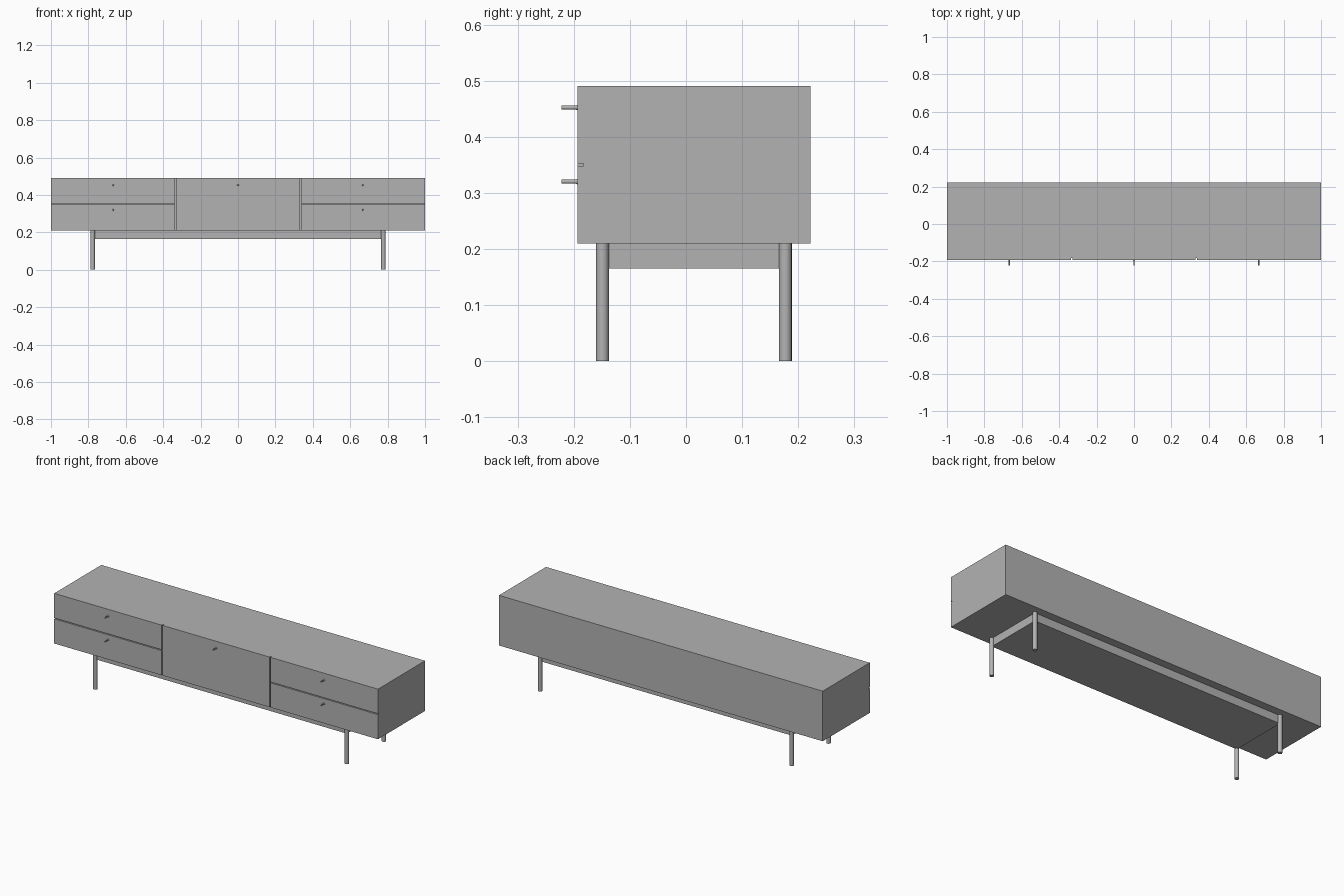
import bpy, bmesh, math
from mathutils import Matrix, Vector

cube = bpy.data.objects.get("Cube")
if cube:
    bpy.data.objects.remove(cube, do_unlink=True)

# Single grey finish
grey = bpy.data.materials.new("plain_grey")
grey.use_nodes = True
colour = (0.45, 0.45, 0.45, 1)
grey.diffuse_color = colour
grey.node_tree.nodes["Principled BSDF"].inputs["Base Color"].default_value = colour


def finish(name, bm):
    bmesh.ops.recalc_face_normals(bm, faces=bm.faces)
    mesh = bpy.data.meshes.new(name)
    bm.to_mesh(mesh)
    bm.free()
    mesh.materials.append(grey)
    obj = bpy.data.objects.new(name, mesh)
    bpy.context.collection.objects.link(obj)
    return obj


def box(name, low, high):
    low, high = Vector(low), Vector(high)
    bm = bmesh.new()
    bmesh.ops.create_cube(bm, size=1)
    bmesh.ops.scale(bm, vec=high - low, verts=bm.verts)
    bmesh.ops.translate(bm, vec=(low + high) / 2, verts=bm.verts)
    return finish(name, bm)


def rod(name, start, end, r1, r2, sides):
    start, end = Vector(start), Vector(end)
    axis = end - start
    bm = bmesh.new()
    bmesh.ops.create_cone(bm, cap_ends=True, segments=sides, radius1=r1,
                          radius2=r2, depth=axis.length)
    turn = axis.to_track_quat('Z', 'Y').to_matrix().to_4x4()
    bmesh.ops.transform(bm, matrix=Matrix.Translation((start + end) / 2) @ turn,
                        verts=bm.verts)
    obj = finish(name, bm)
    bpy.ops.object.select_all(action='DESELECT')
    obj.select_set(True)
    bpy.context.view_layer.objects.active = obj
    bpy.ops.object.shade_smooth_by_angle(angle=math.radians(40))
    return obj


FRONT, BACK, RECESS = -0.193, 0.222, -0.183
BASE, SPLIT, TOP = 0.21, 0.35, 0.49
LEG_X, LEG_R, GAP = 0.777, 0.0115, 0.0025
LEG_Y = {"front": -0.149, "back": 0.177}


def knob(name, x, z):
    rod(name + "_collar", (x, FRONT, z), (x, FRONT - 0.004, z), 0.005, 0.0035, 16)
    rod(name, (x, FRONT, z), (x, -0.222, z), 0.0035, 0.0035, 16)


# Cabinet carcass and centre door
box("carcass", (-1, RECESS, BASE), (1, BACK, TOP))
box("centre_door", (-0.33, FRONT, BASE), (0.33, RECESS, TOP))
knob("centre_knob", 0, 0.452)

# Drawer fronts, knobs and legs on both sides
for side, s in (("left", 1), ("right", -1)):
    inner, outer = sorted((s * 0.336, s))
    box(side + "_upper_drawer", (inner, FRONT, SPLIT + GAP), (outer, RECESS, TOP))
    box(side + "_lower_drawer", (inner, FRONT, BASE), (outer, RECESS, SPLIT - GAP))
    knob(side + "_upper_knob", s * 0.667, 0.452)
    knob(side + "_lower_knob", s * 0.667, 0.32)
    for end, y in LEG_Y.items():
        rod(f"{end}_{side}_leg", (s * LEG_X, y, 0), (s * LEG_X, y, BASE),
            LEG_R, LEG_R, 16)

# Plinth joining the legs
box("plinth", (-LEG_X, LEG_Y["front"], 0.165), (LEG_X, LEG_Y["back"], BASE))
